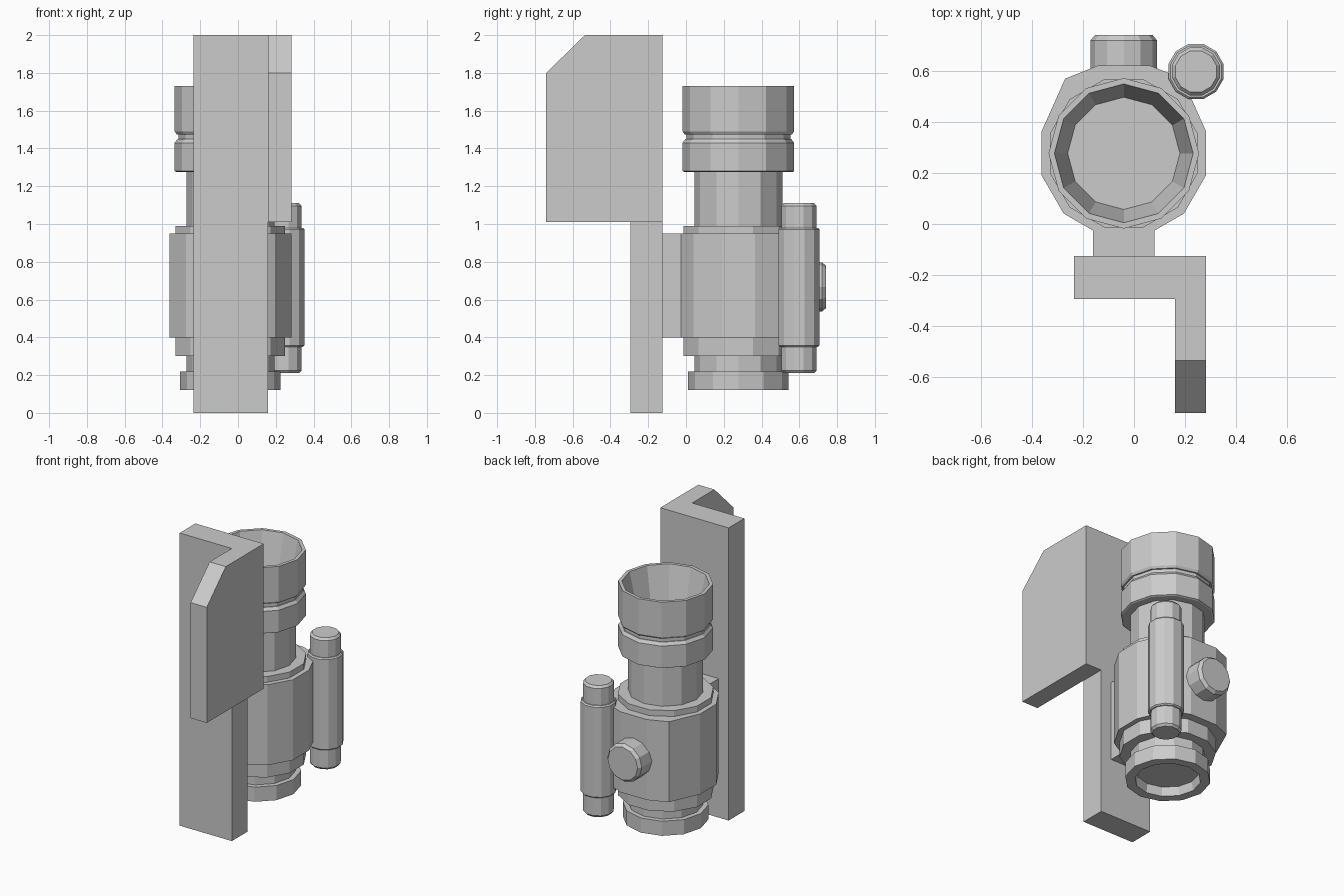
import bpy, bmesh
from math import cos, sin, pi, radians
from mathutils import Matrix, Vector

cube = bpy.data.objects.get("Cube")
if cube:
    bpy.data.objects.remove(cube, do_unlink=True)

grey = bpy.data.materials.new("plain_grey")
grey.use_nodes = True
colour = (0.6, 0.6, 0.6, 1)
grey.diffuse_color = colour
grey.node_tree.nodes["Principled BSDF"].inputs["Base Color"].default_value = colour


def finish(name, bm):
    bmesh.ops.recalc_face_normals(bm, faces=bm.faces)
    mesh = bpy.data.meshes.new(name)
    bm.to_mesh(mesh)
    bm.free()
    mesh.materials.append(grey)
    obj = bpy.data.objects.new(name, mesh)
    bpy.context.collection.objects.link(obj)
    return obj


def lathe(name, centre, profile, turn=0, sides=12, tilt=None):
    """Faceted turned part from (radius, height) pairs, capped at both ends."""
    bm = bmesh.new()
    rings = []
    for r, h in profile:
        angles = [radians(turn) + 2 * pi * i / sides for i in range(sides)]
        rings.append([bm.verts.new((r * cos(a), r * sin(a), h)) for a in angles])
    for low, high in zip(rings, rings[1:]):
        for i in range(sides):
            j = (i + 1) % sides
            bm.faces.new((low[i], low[j], high[j], high[i]))
    bm.faces.new(rings[0])
    bm.faces.new(rings[-1])
    if tilt:
        bm.transform(tilt)
    bm.transform(Matrix.Translation(centre))
    return finish(name, bm)


def prism(name, outline, depth):
    """Outline of 3D points pushed along the depth vector."""
    bm = bmesh.new()
    face = bm.faces.new([bm.verts.new(p) for p in outline])
    new = bmesh.ops.extrude_face_region(bm, geom=[face])["geom"]
    verts = [v for v in new if isinstance(v, bmesh.types.BMVert)]
    bmesh.ops.translate(bm, verts=verts, vec=Vector(depth))
    return finish(name, bm)


def box(name, x0, x1, y0, y1, z0, z1):
    return prism(name, [(x0, y0, z0), (x1, y0, z0), (x1, y1, z0), (x0, y1, z0)],
                 (0, 0, z1 - z0))


CX, CY = -0.04, 0.277
axis = (CX, CY, 0)

# Mounting plate with a chamfered side flange
box("mounting_plate", -0.235, 0.16, -0.295, -0.125, 0, 2)
prism("side_flange",
      [(0.16, y, z) for y, z in ((-0.125, 1.01), (-0.125, 2), (-0.535, 2),
                                 (-0.74, 1.8), (-0.74, 1.01))],
      (0.122, 0, 0))
box("mount_neck", -0.16, 0.08, -0.125, 0.05, 0.4, 0.95)

# Main housing, widened towards the back
half = [(0.087, -0.322), (0.236, -0.236), (0.322, -0.087),
        (0.322, 0.087), (0.23, 0.293), (0.1, 0.345)]
outline = half + [(-x, y) for x, y in reversed(half)]
prism("housing", [(CX + x, CY + y, 0.4) for x, y in outline], (0, 0, 0.55))
lathe("housing_lips", axis, [(0.3, 0.3), (0.3, 0.99)], turn=15)

# Turned tube, with a recessed bottom ring and an open cup on top
lathe("tube", axis, [(0.233, 0.2), (0.233, 1.3)])
lathe("bottom_ring", axis, [(0.195, 0.18), (0.205, 0.12), (0.266, 0.12), (0.266, 0.22)])
lathe("collar", axis, [(0.285, 1.275), (0.295, 1.28), (0.295, 1.43), (0.28, 1.45)])
lathe("groove", axis, [(0.275, 1.43), (0.275, 1.5)])
lathe("cup", axis, [(0.285, 1.475), (0.295, 1.49), (0.295, 1.73),
                    (0.272, 1.73), (0.22, 1.5)])

# Small side cylinder with bevelled end caps
side = (0.243, 0.598, 0)
lathe("side_cylinder", side,
      [(0.104, 0.35), (0.112, 0.358), (0.112, 0.972), (0.104, 0.98)], turn=15)
lathe("side_cylinder_caps", side,
      [(0.084, 0.21), (0.097, 0.225), (0.097, 1.095), (0.084, 1.11)], turn=15)

# Round knob on the back
lathe("back_knob", (CX, 0, 0.667),
      [(0.13, 0.58), (0.13, 0.72), (0.113, 0.741)],
      tilt=Matrix.Rotation(-pi / 2, 4, "X"))
